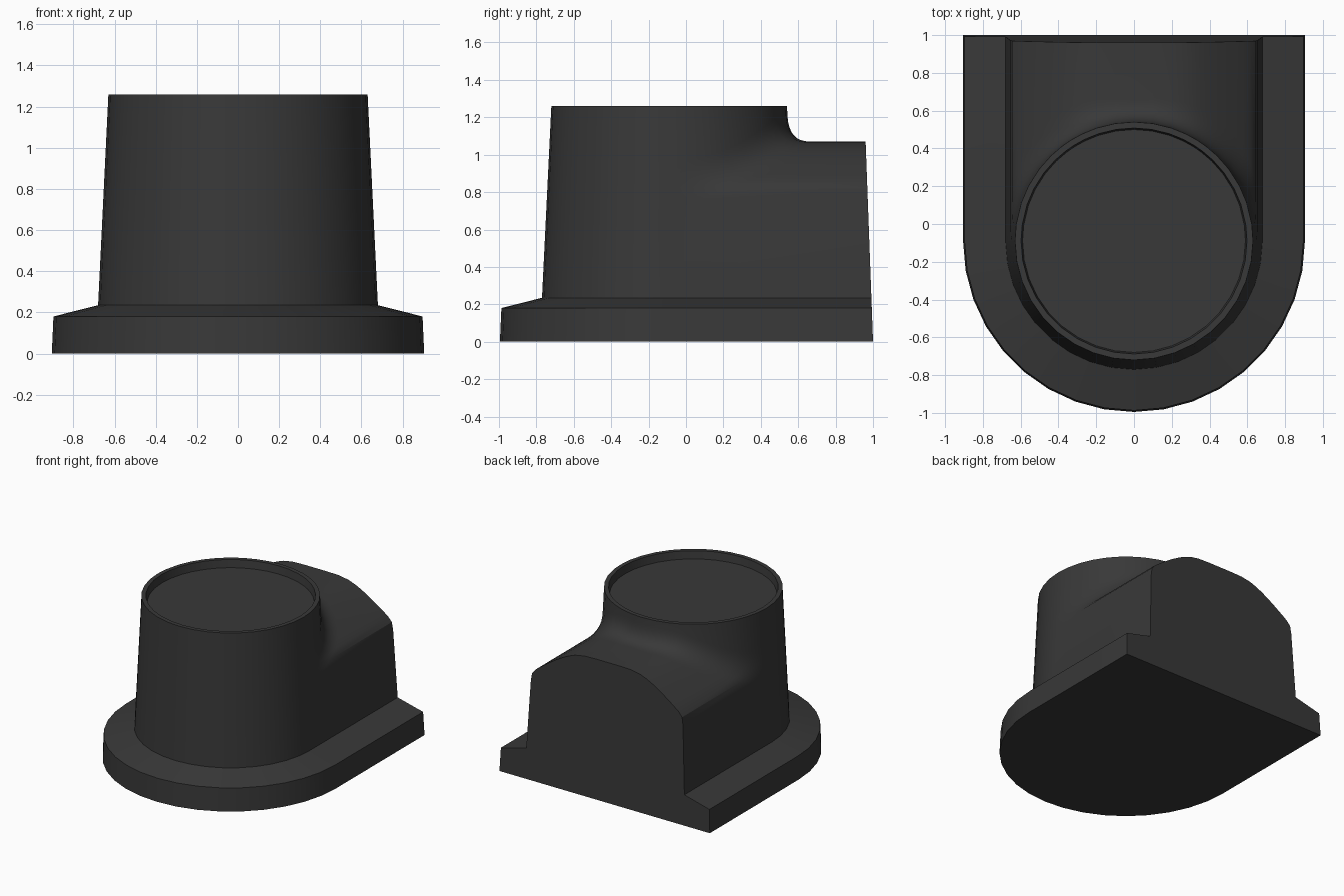
import bpy, bmesh
from math import sin, cos, pi, acos, sqrt
from mathutils import Vector

if "Cube" in bpy.data.objects:
    bpy.data.objects.remove(bpy.data.objects["Cube"])

CY = -0.09            # centre of the round front
Z0, ZT = 0.235, 1.26  # housing foot and rim heights
N = 18                # segments in the front half circle


def rad(z):           # drafted housing radius
    return 0.68 - 0.05 * (z - Z0) / (ZT - Z0)


def back(z):          # drafted rear plane
    return 1.0 - 0.037 * z


def polar(r, a, z):
    return Vector((r * cos(a), CY + r * sin(a), z))


bm = bmesh.new()


def face(pts):
    bm.faces.new([bm.verts.new(p) for p in pts])


def strip(a, b, closed=False):
    n = len(a)
    for i in range(n if closed else n - 1):
        j = (i + 1) % n
        face([a[i], a[j], b[j], b[i]])


# U-shaped foot flange
front = [pi + pi * i / N for i in range(N + 1)]


def u_outline(r, z):
    return ([Vector((-r, back(z), z))] + [polar(r, a, z) for a in front]
            + [Vector((r, back(z), z))])


rings = [u_outline(0.905, 0), u_outline(0.897, 0.18), u_outline(rad(Z0), Z0)]
strip(rings[0], rings[1], True)
strip(rings[1], rings[2], True)
face(rings[0][::-1])

# rear hood: cross-section columns that blend into the round tower
half = [(rad(0.76), 0.76), (0.645, 0.82), (0.615, 0.855), (0.575, 0.885),
        (0.515, 0.927), (0.45, 0.97), (0.39, 1.005), (0.34, 1.03),
        (0.28, 1.053), (0.2, 1.067), (0.1, 1.07), (0, 1.07)]
profile = half + [(-x, z) for x, z in half[-2::-1]]
UP = 0.14
columns, angles = [], []
for x, z in profile:
    r = rad(z)
    a = acos(max(-1, min(1, x / r)))
    c = polar(r, a, z)
    p2 = polar(rad(z + UP), a, z + UP)
    p0 = c + Vector((0, 0.11 + 0.1 * abs(cos(a)), 0))
    fillet = [p2 * (1 - t) ** 2 + c * 2 * t * (1 - t) + p0 * t * t
              for t in [k / 8 for k in range(9)]]
    columns.append([polar(rad(ZT), a, ZT)] + fillet + [Vector((x, back(z), z))])
    angles.append(a)
for a, b in zip(columns, columns[1:]):
    strip(a, b)

# flat side walls and rear wall
for s, col in ((1, columns[0]), (-1, columns[-1])):
    foot = rad(Z0)
    face([Vector((s * foot, CY, Z0)), Vector((s * foot, back(Z0), Z0))] + col[:0:-1])
face([rings[2][0], rings[2][-1]] + [c[-1] for c in columns])

# round tower front
levels = [[polar(rad(z), a, z) for a in front] for z in (Z0, 0.76 + UP, ZT)]
strip(levels[0], levels[1])
strip(levels[1], levels[2])

# rim and shallow recessed cap
around = angles + front[1:-1]
lip = [[polar(r, a, z) for a in around]
       for r, z in ((rad(ZT), ZT), (0.598, ZT), (0.59, 1.2))]
strip(lip[0], lip[1], True)
strip(lip[1], lip[2], True)
face(lip[2])

bmesh.ops.remove_doubles(bm, verts=bm.verts, dist=0.0005)
bmesh.ops.recalc_face_normals(bm, faces=bm.faces)
me = bpy.data.meshes.new("housing")
bm.to_mesh(me)
bm.free()
ob = bpy.data.objects.new("housing", me)
bpy.context.collection.objects.link(ob)

# dark plastic
mat = bpy.data.materials.new("dark_plastic")
mat.diffuse_color = (0.04, 0.04, 0.04, 1)
mat.use_nodes = True
mat.node_tree.nodes["Principled BSDF"].inputs["Base Color"].default_value = mat.diffuse_color
me.materials.append(mat)

bpy.context.view_layer.objects.active = ob
ob.select_set(True)
bpy.ops.object.shade_smooth_by_angle(angle=0.5)
